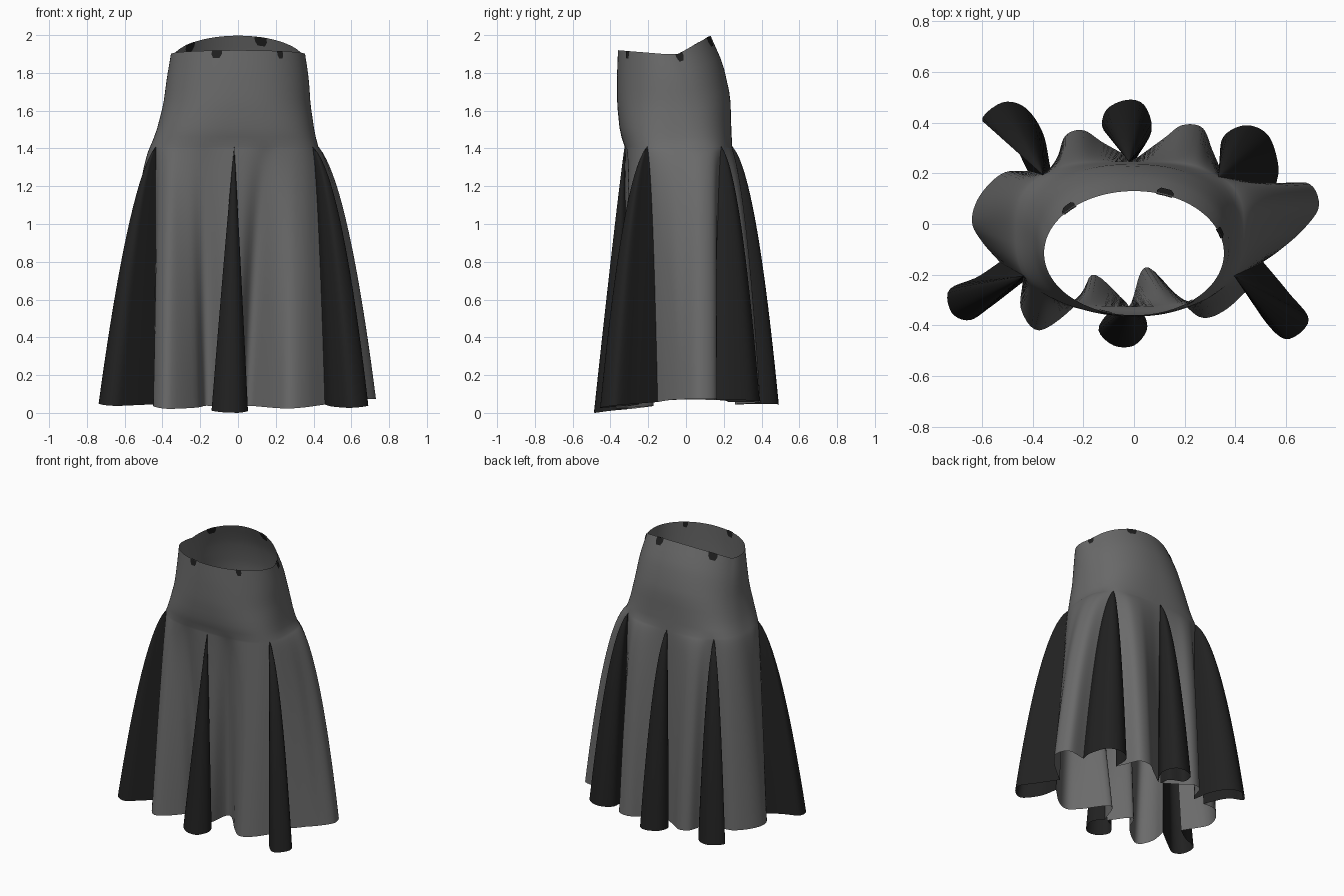
import bpy, bmesh, math
from mathutils import Vector

if "Cube" in bpy.data.objects:
    bpy.data.objects.remove(bpy.data.objects["Cube"])


def material(name, c):
    m = bpy.data.materials.new(name)
    m.diffuse_color = (c, c, c, 1)
    m.use_nodes = True
    m.node_tree.nodes["Principled BSDF"].inputs["Base Color"].default_value = m.diffuse_color
    return m


GREY = material("grey cloth", 0.145)
DARK = material("black cloth", 0.015)
HIP_Z = 1.41
# Yoke sections: fraction down, centre y, radius x, radius y, roundness exponent
SECTIONS = [(0, -.115, .355, .245, 2.0), (.25, -.085, .375, .28, 2.1), (.55, -.065, .39, .30, 2.3),
            (.85, -.055, .42, .295, 2.7), (1, -.04, .445, .285, 3.0)]


def clamp(v):
    return max(0, min(1, v))


def yoke_point(deg, k):
    """Point on the fitted top part: k = 0 at the waist rim, 1 at the hip."""
    for a, b in zip(SECTIONS, SECTIONS[1:]):
        if k <= b[0]:
            f = (k - a[0]) / (b[0] - a[0])
            cy, rx, ry, n = [p + (q - p) * f for p, q in zip(a[1:], b[1:])]
            break
    t = math.radians(deg)
    c, s = math.cos(t), math.sin(t)
    x = math.copysign(abs(c) ** (2 / n), c) * rx - .02 * k * k
    y = cy + math.copysign(abs(s) ** (2 / n), s) * ry
    top = 1.90 + .097 * clamp((s - .3) / .7) + .02 * clamp(-s)
    return Vector((x, y, top + (HIP_Z - top) * k))


def smooth_curve(pts, n):
    """Catmull-Rom samples through plan points."""
    p = [Vector(q) for q in pts]
    p = [2 * p[0] - p[1]] + p + [2 * p[-1] - p[-2]]
    out = []
    for i in range(n + 1):
        v = i / n * (len(pts) - 1)
        j = min(int(v), len(pts) - 2)
        f = v - j
        a, b, c, d = p[j:j + 4]
        out.append(.5 * (2 * b + (c - a) * f + (2 * a - 5 * b + 4 * c - d) * f * f
                         + (3 * b - a - 3 * c + d) * f ** 3))
    return out


def drop(hip, q, s):
    """Point on a hanging fold between its hip point and its hem point q."""
    front = clamp((-q.y - .1) * 6) * clamp((.5 - abs(q.x)) * 5)
    e = .57 - .09 * clamp(max(q.y * 4, q.x * 2)) * (1 - front) + .36 * front
    t = ((s + .012) ** e - .012 ** e) / (1.012 ** e - .012 ** e)
    hem_z = .045 + .04 * abs(q.x) - .045 * clamp(-q.y * 2.5 - .2)
    return Vector((hip.x + (q.x - hip.x) * t, hip.y + (q.y - hip.y) * t,
                   HIP_Z + (hem_z - HIP_Z) * s))


def add_grid(bm, rows):
    vs = [[bm.verts.new(p) for p in r] for r in rows]
    for a, b in zip(vs, vs[1:]):
        for i in range(len(a) - 1):
            bm.faces.new((b[i], b[i + 1], a[i + 1], a[i]))


def finish(name, bm, mat, angle=50):
    bmesh.ops.remove_doubles(bm, verts=bm.verts, dist=.0002)
    me = bpy.data.meshes.new(name)
    bm.to_mesh(me)
    bm.free()
    me.materials.append(mat)
    ob = bpy.data.objects.new(name, me)
    bpy.context.collection.objects.link(ob)
    bpy.ops.object.select_all(action='DESELECT')
    ob.select_set(True)
    bpy.context.view_layer.objects.active = ob
    bpy.ops.object.shade_smooth_by_angle(angle=math.radians(angle))


N, ROWS, YOKE = 28, 20, 10
FALL = [(i / ROWS) ** 1.6 for i in range(ROWS + 1)]
body = bmesh.new()


def panel(a0, a1, pts):
    """Grey panel from waist to hem between two hip angles."""
    hem = smooth_curve(pts, N)
    angs = [a0 + (a1 - a0) * i / N for i in range(N + 1)]
    rows = [[yoke_point(a, r / YOKE) for a in angs] for r in range(YOKE)]
    rows += [[drop(yoke_point(a, 1), q, s) for a, q in zip(angs, hem)] for s in FALL]
    add_grid(body, rows)


def godet(name, ang, pts):
    """Black flared insert hanging from one point at the hip."""
    hem = smooth_curve(pts, N)
    tip = yoke_point(ang, 1)
    bm = bmesh.new()
    rows = [[drop(tip, q, s) for q in hem] for s in FALL[1:]]
    add_grid(bm, rows)
    apex = bm.verts.new(tip)
    bm.verts.ensure_lookup_table()
    for i in range(N):
        bm.faces.new((bm.verts[i], bm.verts[i + 1], apex))
    finish(name, bm, DARK)


# Grey panels, counter-clockwise from the front
panel(-90, -26, [(-.01, -.31), (.05, -.17), (.19, -.31), (.27, -.37), (.36, -.34), (.46, -.25)])
panel(-26, 45, [(.51, -.15), (.58, -.1), (.67, -.02), (.73, .07), (.69, .16), (.56, .15)])
panel(45, 90, [(.34, .22), (.31, .29), (.27, .38), (.19, .39), (.12, .34), (.01, .26)])
panel(90, 132, [(-.01, .26), (-.12, .32), (-.2, .37), (-.27, .35), (-.3, .27), (-.33, .22)])
panel(132, 206, [(-.42, .21), (-.52, .2), (-.61, .11), (-.64, .01), (-.6, -.07), (-.53, -.15)])
panel(206, 270, [(-.44, -.23), (-.445, -.34), (-.37, -.42), (-.22, -.31), (-.16, -.2), (-.03, -.31)])
finish("skirt_body", body, GREY)

# Black godets
godet("front_godet", -90, [(-.03, -.31), (-.1, -.35), (-.14, -.42), (-.08, -.48), (0, -.48),
                           (.05, -.42), (.04, -.36), (-.01, -.31)])
godet("front_right_godet", -26, [(.46, -.25), (.5, -.36), (.6, -.455), (.69, -.38),
                                 (.61, -.27), (.51, -.15)])
godet("back_right_godet", 45, [(.56, .15), (.57, .23), (.53, .35), (.44, .39), (.35, .34), (.34, .22)])
godet("back_godet", 90, [(.01, .26), (.07, .37), (.04, .47), (-.03, .49), (-.11, .45),
                         (-.12, .37), (-.03, .33), (-.01, .26)])
godet("back_left_godet", 132, [(-.33, .22), (-.36, .36), (-.43, .46), (-.52, .48), (-.6, .41),
                               (-.5, .36), (-.42, .21)])
godet("front_left_godet", 206, [(-.53, -.15), (-.62, -.21), (-.73, -.26), (-.72, -.35),
                                (-.65, -.38), (-.57, -.33), (-.44, -.23)])

# Small black tabs at the waist rim, showing inside and out: angle and half width in degrees
tabs = bmesh.new()
for ang, half in ((-108, 4.5), (-52, 3), (18, 4.5), (70, 5.5), (136, 5.5)):
    for off in (.004, -.004):
        rows = []
        for k in (0, .04, .08):
            w = half if k < .05 else half * .6
            row = []
            for d in (-w, 0, w):
                p = yoke_point(ang + d, k)
                out = Vector((p.x, p.y + .1, 0)).normalized()
                row.append(p + out * off)
            rows.append(row)
        add_grid(tabs, rows)
finish("waist_tabs", tabs, DARK)
